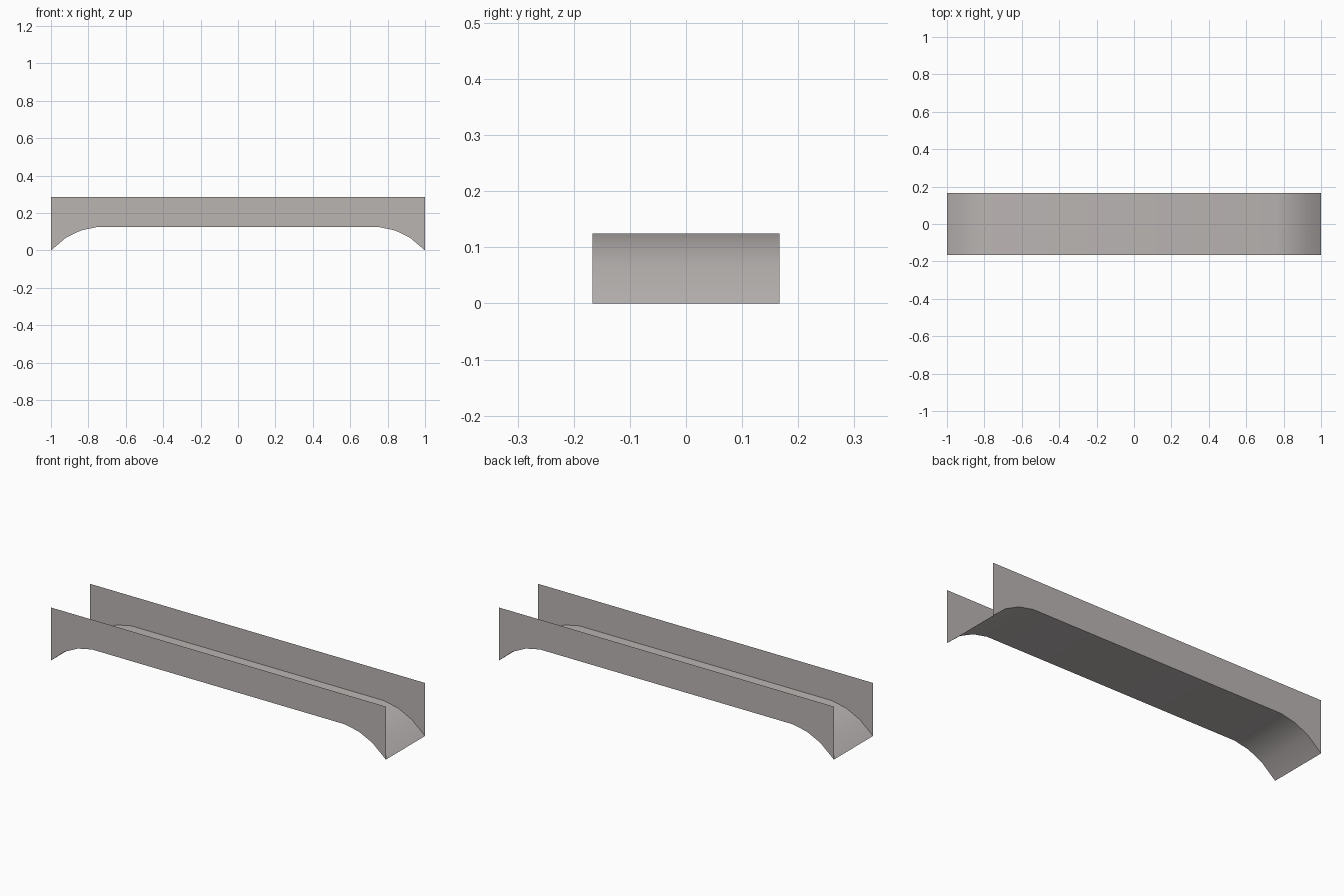
import bpy

if "Cube" in bpy.data.objects:
    bpy.data.objects.remove(bpy.data.objects["Cube"])

HALF_W = 0.167   # half depth of the channel
TOP = 0.286      # height of the side walls

stone = bpy.data.materials.new("warm_grey")
stone.diffuse_color = (0.49, 0.46, 0.45, 1)
stone.use_nodes = True
stone.node_tree.nodes["Principled BSDF"].inputs["Base Color"].default_value = stone.diffuse_color

# Underside profile: left half, mirrored to the right
left = [(-1.0, 0.0), (-0.92, 0.068), (-0.84, 0.107), (-0.755, 0.125)]
profile = left + [(-x, z) for x, z in reversed(left)]


def make_sheet(name, verts, faces):
    mesh = bpy.data.meshes.new(name)
    mesh.from_pydata(verts, [], faces)
    mesh.materials.append(stone)
    obj = bpy.data.objects.new(name, mesh)
    bpy.context.collection.objects.link(obj)
    return obj


# Side walls: thin sheets, arched below and straight on top
for name, side in (("front_wall", -1), ("back_wall", 1)):
    y = side * HALF_W
    verts = [(x, y, z) for x, z in profile] + [(x, y, TOP) for x, z in profile]
    n = len(profile)
    faces = [(i, i + 1, n + i + 1, n + i) for i in range(n - 1)]
    if side > 0:
        faces = [f[::-1] for f in faces]
    make_sheet(name, verts, faces)

# Arched floor between the walls, open at both ends
verts = [(x, y, z) for x, z in profile for y in (-HALF_W, HALF_W)]
faces = [(2 * i, 2 * i + 1, 2 * i + 3, 2 * i + 2) for i in range(len(profile) - 1)]
floor = make_sheet("arched_floor", verts, faces)
floor.data.shade_smooth()
